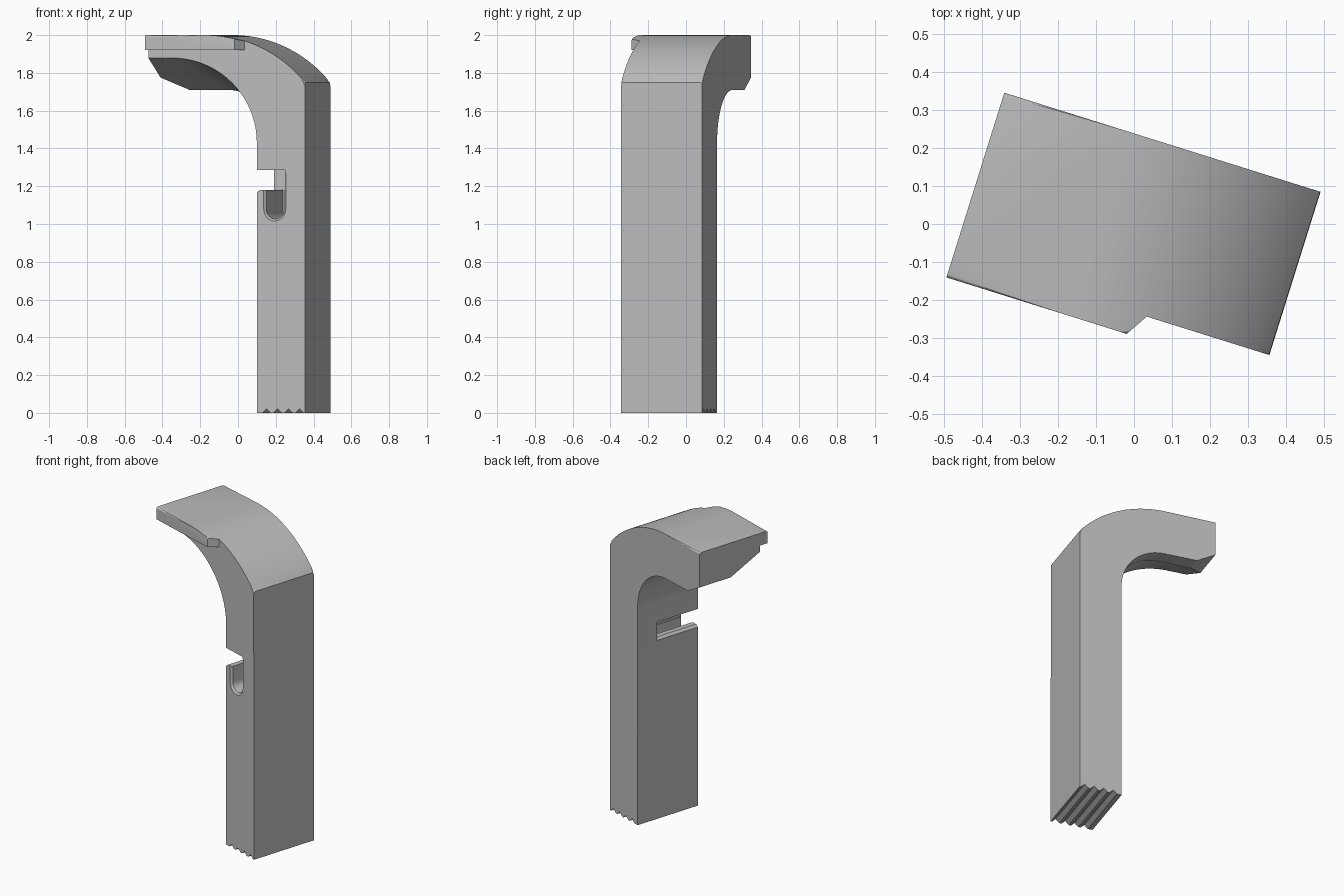
import bpy, bmesh
from math import sin, cos, pi, radians, atan2, hypot

old = bpy.data.objects.get("Cube")
if old:
    bpy.data.objects.remove(old, do_unlink=True)

steel = bpy.data.materials.new("plain_grey")
steel.use_nodes = True
grey = (0.5, 0.5, 0.5, 1)
steel.diffuse_color = grey
steel.node_tree.nodes["Principled BSDF"].inputs["Base Color"].default_value = grey

FRONT, BACK = -0.222, 0.227      # depth of the clamp body
INNER, OUTER, TIP = 0.174, 0.442, -0.428   # leg sides and jaw end


def arc(cx, cz, rx, rz, a0, a1, n=24):
    """Points of an elliptical arc, angles in degrees."""
    steps = [radians(a0 + (a1 - a0) * i / n) for i in range(n + 1)]
    return [(cx + rx * cos(a), cz + rz * sin(a)) for a in steps]


def loft(name, sect_a, ya, sect_b, yb, round_edge=None, radius=0.012):
    """Solid between two (x, z) outlines; round_edge picks cap edges to round."""
    bm = bmesh.new()
    a = [bm.verts.new((x, ya, z)) for x, z in sect_a]
    b = [bm.verts.new((x, yb, z)) for x, z in sect_b]
    n = len(a)
    bm.faces.new(a)
    bm.faces.new(b[::-1])
    for i in range(n):
        j = (i + 1) % n
        bm.faces.new((a[j], a[i], b[i], b[j]))
    if round_edge:
        edges = [e for e in bm.edges
                 if abs(e.verts[0].co.y - e.verts[1].co.y) < 1e-5
                 and all(round_edge(v.co) for v in e.verts)]
        bmesh.ops.bevel(bm, geom=edges, offset=radius, segments=3,
                        profile=0.5, affect='EDGES')
    bmesh.ops.recalc_face_normals(bm, faces=bm.faces)
    mesh = bpy.data.meshes.new(name)
    bm.to_mesh(mesh)
    bm.free()
    mesh.materials.append(steel)
    obj = bpy.data.objects.new(name, mesh)
    bpy.context.collection.objects.link(obj)
    return obj


def combine(target, tool, operation):
    """Apply a boolean and discard the tool."""
    tool.hide_render = True
    mod = target.modifiers.new(tool.name, 'BOOLEAN')
    mod.operation, mod.object, mod.solver = operation, tool, 'EXACT'
    bpy.context.view_layer.objects.active = target
    bpy.ops.object.modifier_apply(modifier=mod.name)
    bpy.data.objects.remove(tool, do_unlink=True)


# Curved crown shared by the body and the front lip
crown_x, crown_r = -0.1, 0.708
crown_z = 2 - crown_r
shoulder = atan2(1.75 - crown_z, OUTER - crown_x) * 180 / pi


def crown(x):
    return 2 if x < crown_x else crown_z + (crown_r ** 2 - (x - crown_x) ** 2) ** 0.5


# Body: leg with serrated foot, curved shoulder and jaw
outline = [(INNER, 0)]
for i in range(4):
    x = 0.227 + i * 0.061
    outline += [(x - 0.023, 0), (x, 0.022), (x + 0.023, 0)]
outline += [(OUTER, 0)]
outline += arc(crown_x, crown_z, crown_r, crown_r, shoulder, 90)
outline += [(TIP, 2), (TIP, 1.775), (-0.31, 1.71)]
outline += arc(-0.1, 1.43, INNER + 0.1, 0.28, 90, 0)
body = loft("clamp_body", outline, FRONT, outline, BACK,
            lambda p: p.z > crown(p.x) - 0.01)

# Sloped relief on the front underside of the jaw
gap = [(INNER, 1.3), (-0.6, 1.3)]
front_gap = gap + [(-0.6, 1.88)] + arc(-0.3, 1.43, INNER + 0.3, 0.45, 90, 0)
rear_gap = gap + [(-0.6, 1.71)] + arc(-0.1, 1.43, INNER + 0.1, 0.28, 90, 0)
combine(body, loft("jaw_relief", front_gap, FRONT - 0.001, rear_gap, 0.13), 'DIFFERENCE')


# Lip along the front of the jaw, with a slanted end
def lip(end):
    xs = [crown_x + (end - crown_x) * i / 10 for i in range(11)]
    return [(end, 1.92), (TIP, 1.92), (TIP, 2)] + [(x, crown(x)) for x in xs]


combine(body, loft("front_lip", lip(0.068), -0.281, lip(0.125), -0.19,
                   lambda p: p.y < -0.28 and p.z > 1.95), 'UNION')


# Side slot and rounded pocket, both open at the front
def pocket(grow):
    c, r = 0.2735, 0.05 + grow
    return [(c + r, 1.27)] + [(c - r, 1.27)] + arc(c, 1.077, r, r, 180, 360, 16)


SLOT_END = 0.082
slot = [(0.1, 1.18), (0.331, 1.18), (0.331, 1.285), (0.1, 1.285)]
combine(body, loft("side_slot", slot, -0.3, slot, SLOT_END), 'DIFFERENCE')
combine(body, loft("pocket", pocket(0), -0.3, pocket(0), SLOT_END), 'DIFFERENCE')
combine(body, loft("pocket_rim", pocket(0.012), FRONT - 0.001, pocket(0), FRONT + 0.012),
        'DIFFERENCE')

# Chamfer on the lip of the slot
wedge = [(INNER - 0.001, 1.165), (INNER + 0.016, 1.181), (INNER - 0.001, 1.181)]
combine(body, loft("slot_chamfer", wedge, -0.3, wedge, SLOT_END), 'DIFFERENCE')

# Turn the clamp on its foot and smooth the curved faces
body.rotation_euler.z = radians(-17.4)
body.select_set(True)
bpy.context.view_layer.objects.active = body
bpy.ops.object.shade_smooth_by_angle(angle=radians(25))
